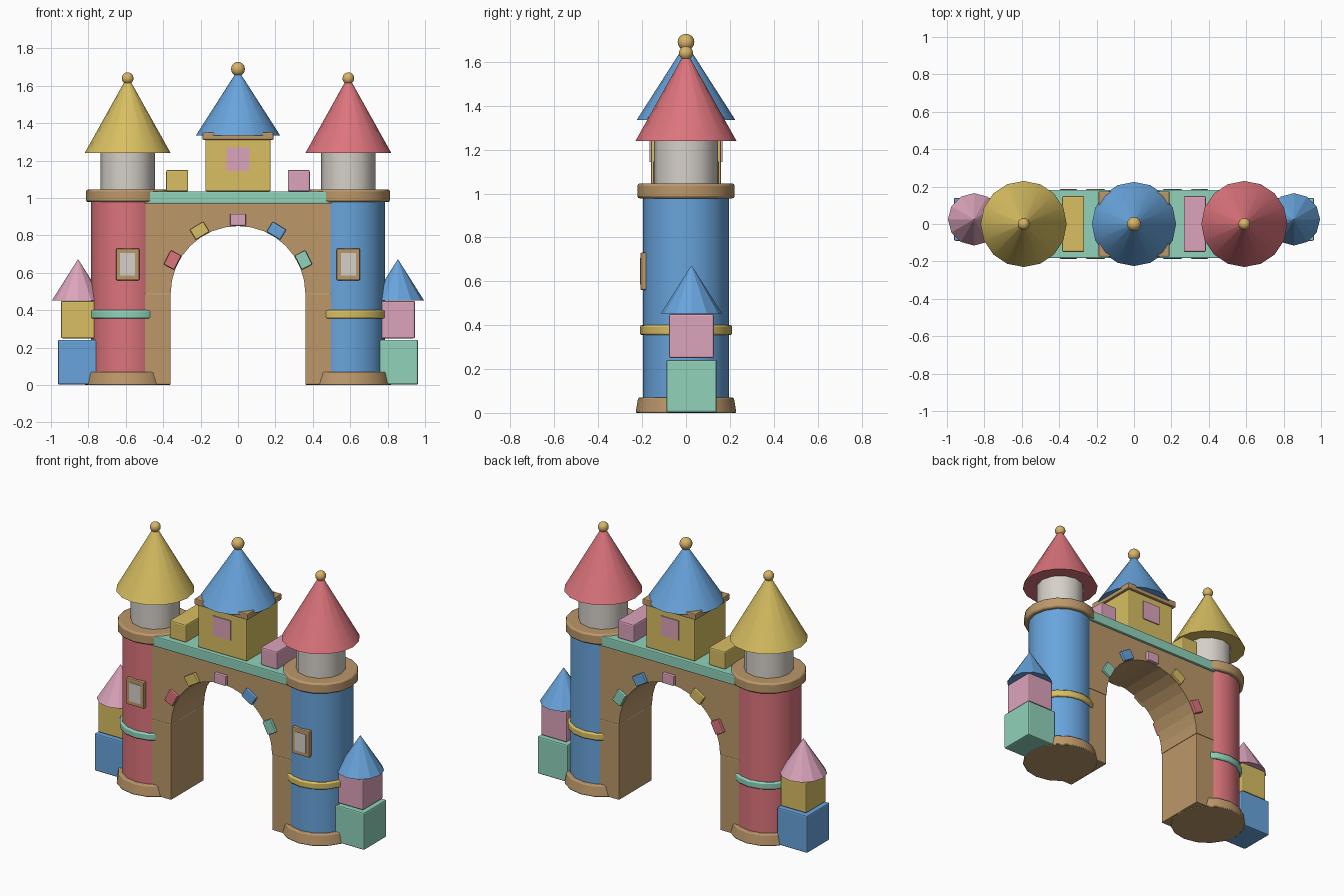
import bpy, bmesh
from math import sin, cos, pi, radians
from mathutils import Matrix

default = bpy.data.objects.get("Cube")
if default:
    bpy.data.objects.remove(default)


def material(name, hex_code):
    """Flat material from an sRGB hex string, stored as linear."""
    def linear(pair):
        v = int(pair, 16) / 255
        return v / 12.92 if v <= 0.04045 else ((v + 0.055) / 1.055) ** 2.4
    colour = [linear(hex_code[i:i + 2]) for i in range(0, 6, 2)] + [1]
    m = bpy.data.materials.new(name)
    m.use_nodes = True
    m.diffuse_color = colour
    m.node_tree.nodes["Principled BSDF"].inputs["Base Color"].default_value = colour
    return m


RED = material("red", "DC747C")
BLUE = material("blue", "68A4DC")
YELLOW = material("yellow", "D8BF62")
MINT = material("mint", "90D2BA")
PINK = material("pink", "DCA4BC")
WOOD = material("wood", "BC986A")
STONE = material("stone", "D6D0C8")
GOLD = material("gold", "D8B468")


def finish(name, bm, mat, bevel=0.0, smooth=False):
    bmesh.ops.recalc_face_normals(bm, faces=bm.faces)
    mesh = bpy.data.meshes.new(name)
    bm.to_mesh(mesh)
    bm.free()
    ob = bpy.data.objects.new(name, mesh)
    bpy.context.collection.objects.link(ob)
    mesh.materials.append(mat)
    if smooth:
        bpy.ops.object.select_all(action='DESELECT')
        ob.select_set(True)
        bpy.context.view_layer.objects.active = ob
        bpy.ops.object.shade_smooth_by_angle(angle=radians(32))
    if bevel:
        mod = ob.modifiers.new("soft_edges", 'BEVEL')
        mod.width = bevel
        mod.segments = 2
        mod.limit_method = 'ANGLE'
        mod.angle_limit = radians(40)
    return ob


def box(name, centre, size, mat, bevel=0.008, tilt=0.0):
    bm = bmesh.new()
    bmesh.ops.create_cube(bm, size=1, matrix=Matrix.Translation(centre)
                          @ Matrix.Rotation(tilt, 4, 'Y') @ Matrix.Diagonal((*size, 1)))
    return finish(name, bm, mat, bevel)


def drum(name, x, y, z0, z1, r0, r1, mat, sides=16, bevel=0.0, smooth=True):
    bm = bmesh.new()
    bmesh.ops.create_cone(bm, cap_ends=True, segments=sides, radius1=r0, radius2=r1,
                          depth=z1 - z0, matrix=Matrix.Translation((x, y, (z0 + z1) / 2)))
    return finish(name, bm, mat, bevel, smooth)


def ball(name, x, z, r):
    bm = bmesh.new()
    bmesh.ops.create_uvsphere(bm, u_segments=14, v_segments=10, radius=r,
                              matrix=Matrix.Translation((x, 0, z)))
    return finish(name, bm, GOLD, smooth=True)


# Round towers, each with a small block turret on its outer side
def tower(side, s, body, band, roof, block_low, block_high, turret_roof):
    x = s * 0.59
    drum(side + "_tower_base", x, 0, 0, 0.07, 0.23, 0.218, WOOD, bevel=0.006)
    drum(side + "_tower_body", x, 0, 0.06, 0.99, 0.195, 0.195, body)
    drum(side + "_tower_band", x, 0, 0.355, 0.4, 0.21, 0.21, band, bevel=0.008)
    drum(side + "_tower_ring", x, 0, 0.978, 1.045, 0.222, 0.222, WOOD, bevel=0.01)
    drum(side + "_tower_neck", x, 0, 1.04, 1.25, 0.145, 0.145, STONE, sides=12)
    drum(side + "_tower_roof", x, 0, 1.24, 1.645, 0.23, 0.004, roof)
    ball(side + "_tower_finial", x, 1.64, 0.032)
    box(side + "_window_frame", (x, -0.188, 0.645), (0.125, 0.04, 0.17), WOOD, 0.006)
    box(side + "_window_pane", (x, -0.2065, 0.645), (0.08, 0.008, 0.12), STONE, 0)

    tx, ty = s * 0.855, 0.025
    box(side + "_turret_lower_block", (tx, ty, 0.122), (0.215, 0.23, 0.24), block_low)
    box(side + "_turret_upper_block", (tx, ty, 0.35), (0.183, 0.205, 0.2), block_high)
    drum(side + "_turret_roof", tx, ty, 0.452, 0.67, 0.14, 0.002, turret_roof,
         sides=12, smooth=False)
    # Pillar under the arch
    box(side + "_pillar", (s * 0.455, 0, 0.246), (0.19, 0.335, 0.488), WOOD, 0.005)


tower("right", -1, RED, MINT, YELLOW, BLUE, YELLOW, PINK)
tower("left", 1, BLUE, YELLOW, RED, MINT, PINK, BLUE)

# Arch wall: semicircular profile pushed through the depth
SPRING, RADIUS, HALF_DEPTH = 0.49, 0.36, 0.167
profile = [(0.55, SPRING), (0.55, 0.972), (-0.55, 0.972), (-0.55, SPRING)]
profile += [(-RADIUS * cos(pi * i / 16), SPRING + RADIUS * sin(pi * i / 16)) for i in range(17)]
bm = bmesh.new()
face = bm.faces.new([bm.verts.new((px, -HALF_DEPTH, pz)) for px, pz in profile])
pushed = bmesh.ops.extrude_face_region(bm, geom=[face])["geom"]
bmesh.ops.translate(bm, vec=(0, 2 * HALF_DEPTH, 0),
                    verts=[v for v in pushed if isinstance(v, bmesh.types.BMVert)])
finish("arch_wall", bm, WOOD)

# Coloured stones around the arch, showing on both faces
for i, mat in enumerate((RED, YELLOW, PINK, BLUE, MINT)):
    a = radians(31.5 * (i - 2))
    box(f"arch_stone_{i + 1}", (0.393 * sin(a), 0, SPRING + 0.393 * cos(a)),
        (0.085, 0.375, 0.064), mat, 0.006, tilt=a)

# Walkway and battlements
box("walkway", (0, 0, 1.003), (1.0, 0.365, 0.066), MINT, 0.006)
box("battlement_right", (-0.325, 0, 1.092), (0.118, 0.3, 0.115), YELLOW)
box("battlement_left", (0.325, 0, 1.092), (0.118, 0.3, 0.115), PINK)

# Gatehouse in the middle
box("gatehouse", (0, 0, 1.175), (0.35, 0.32, 0.28), YELLOW)
box("gatehouse_cornice", (0, 0, 1.331), (0.38, 0.35, 0.04), WOOD, 0.006)
for name, y in (("front", -0.162), ("back", 0.162)):
    box("gatehouse_window_" + name, (0, y, 1.207), (0.125, 0.009, 0.125), PINK, 0)
drum("gatehouse_roof", 0, 0, 1.335, 1.68, 0.225, 0.004, BLUE)
ball("gatehouse_finial", 0, 1.69, 0.038)
